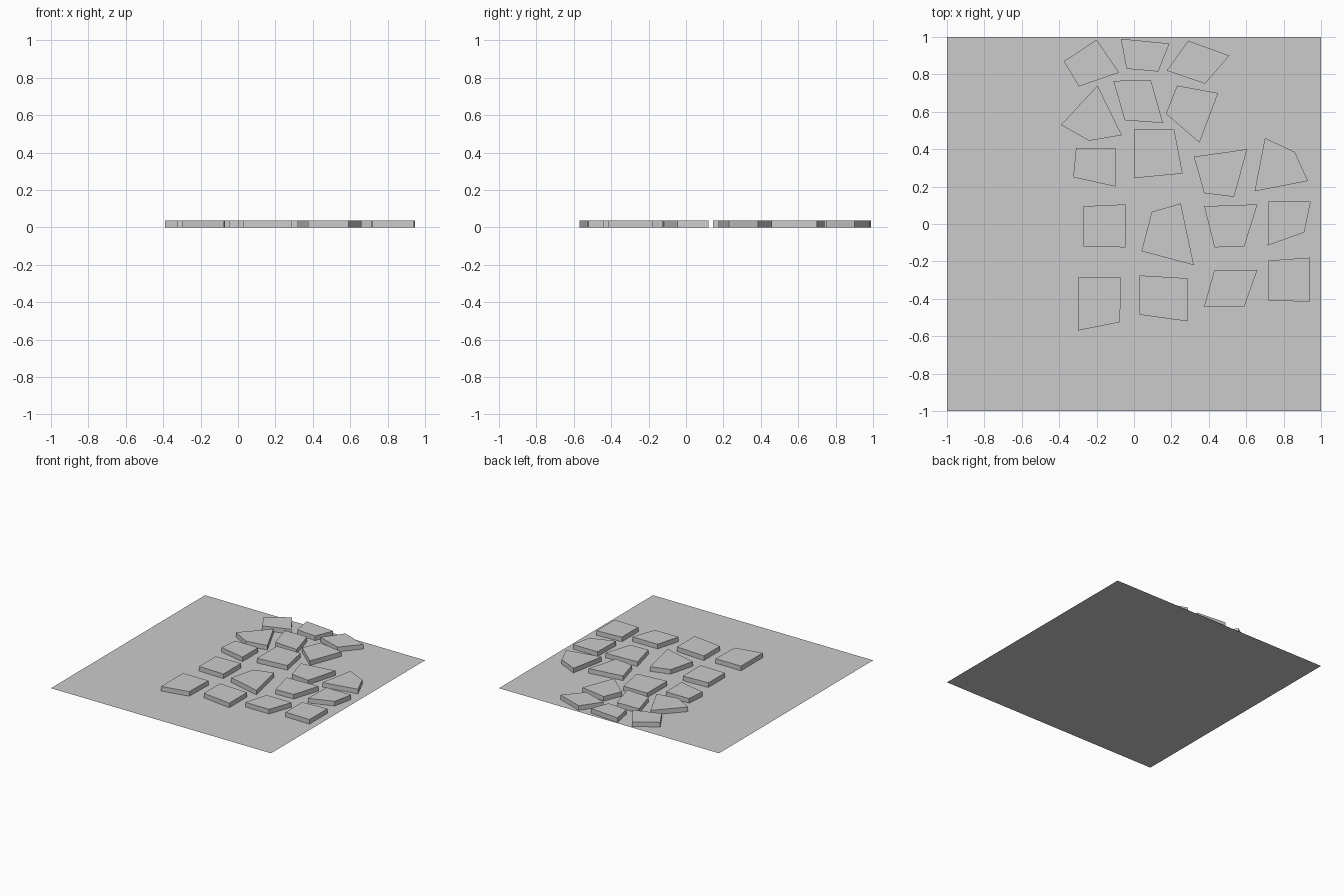
import bpy

THICKNESS = 0.038


def paving_stone(name, corners, height=THICKNESS):
    """Flat four-sided slab; corners run clockwise seen from above."""
    n = len(corners)
    ring = corners[::-1]
    verts = [(x, y, 0.0) for x, y in ring] + [(x, y, height) for x, y in ring]
    faces = [tuple(range(n))[::-1], tuple(range(n, 2 * n))]
    faces += [(i, (i + 1) % n, n + (i + 1) % n, n + i) for i in range(n)]
    mesh = bpy.data.meshes.new(name)
    mesh.from_pydata(verts, [], faces)
    obj = bpy.data.objects.new(name, mesh)
    bpy.context.collection.objects.link(obj)
    return obj


def stone_row(name, stones):
    for i, corners in enumerate(stones):
        paving_stone(f"{name}_stone_{i + 1}", corners)


# Base sheet
bpy.ops.mesh.primitive_plane_add(size=2)
bpy.context.object.name = "base_sheet"

# Narrow part of the path at the back
stone_row("back", [
    [(-.20, .985), (-.08, .81), (-.295, .735), (-.375, .87)],
    [(-.07, .99), (.19, .965), (.13, .815), (-.04, .83)],
    [(.29, .98), (.51, .90), (.38, .75), (.175, .82)],
])
stone_row("second", [
    [(-.195, .74), (-.065, .475), (-.24, .445), (-.39, .53)],
    [(-.11, .765), (.09, .77), (.155, .54), (-.05, .555)],
    [(.23, .74), (.45, .70), (.35, .435), (.17, .59)],
])

# Wider part of the path towards the front
stone_row("third", [
    [(-.31, .405), (-.10, .405), (-.10, .20), (-.325, .25)],
    [(0, .505), (.215, .505), (.26, .27), (0, .245)],
    [(.32, .36), (.605, .40), (.535, .145), (.375, .165)],
    [(.70, .46), (.86, .385), (.93, .23), (.645, .175)],
])
stone_row("fourth", [
    [(-.27, .095), (-.045, .105), (-.045, -.125), (-.27, -.12)],
    [(.095, .065), (.25, .11), (.32, -.22), (.04, -.145)],
    [(.375, .095), (.66, .105), (.59, -.12), (.43, -.125)],
    [(.72, .12), (.945, .12), (.91, -.045), (.715, -.115)],
])
stone_row("front", [
    [(-.30, -.285), (-.07, -.285), (-.075, -.525), (-.30, -.57)],
    [(.03, -.275), (.285, -.29), (.285, -.52), (.03, -.485)],
    [(.43, -.245), (.66, -.245), (.59, -.44), (.375, -.44)],
    [(.72, -.195), (.94, -.18), (.94, -.415), (.72, -.41)],
])
